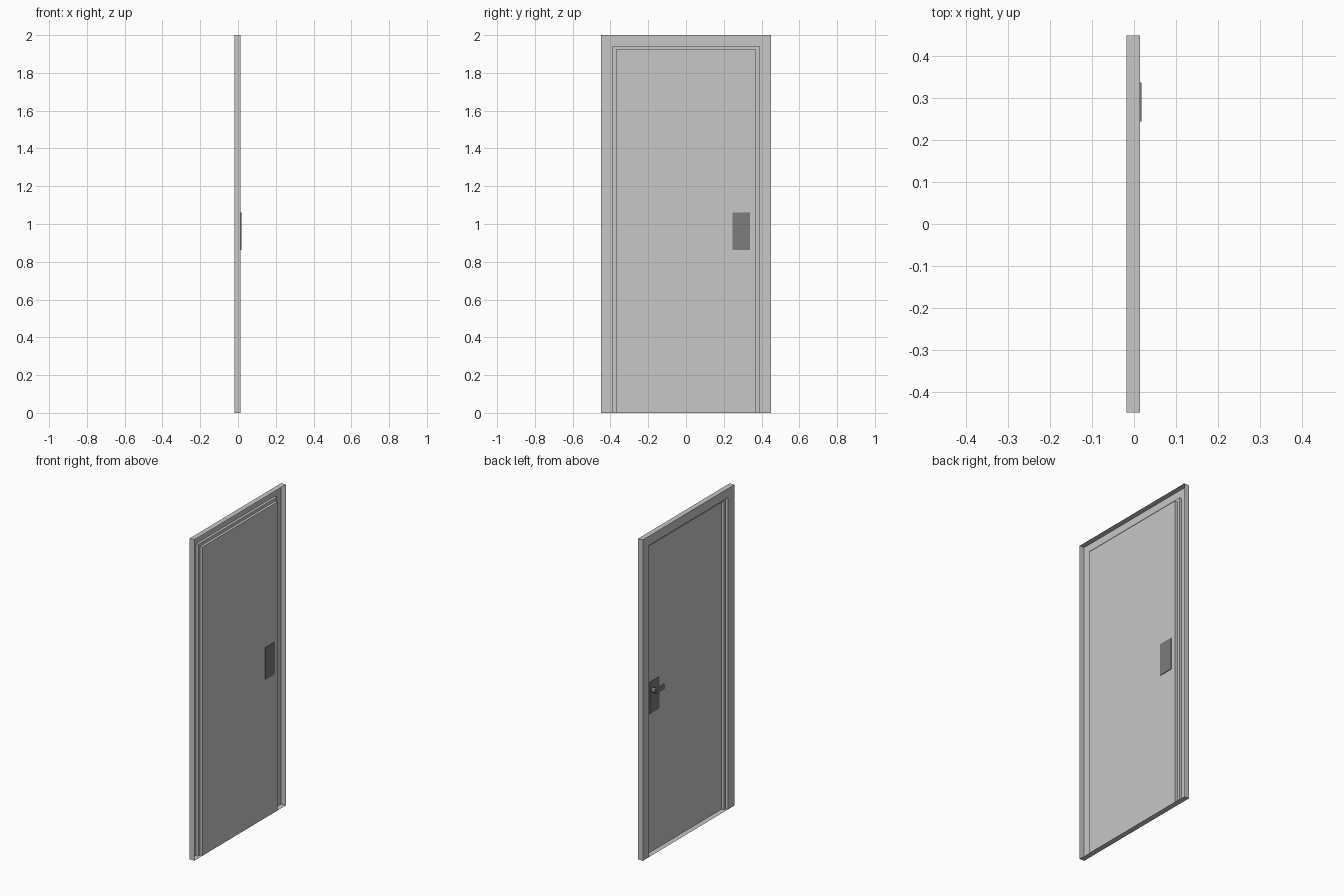
import bpy, bmesh, math
from mathutils import Matrix, Vector

if "Cube" in bpy.data.objects:
    bpy.data.objects.remove(bpy.data.objects["Cube"])


def material(name, value):
    m = bpy.data.materials.new(name)
    m.diffuse_color = (value, value, value, 1)
    m.use_nodes = True
    m.node_tree.nodes["Principled BSDF"].inputs["Base Color"].default_value = m.diffuse_color
    return m


LIGHT = material("light_grey_paint", 0.57)
DARK = material("dark_grey_metal", 0.2)


def finish(name, bm, mat):
    me = bpy.data.meshes.new(name)
    bm.to_mesh(me)
    bm.free()
    me.materials.append(mat)
    ob = bpy.data.objects.new(name, me)
    bpy.context.collection.objects.link(ob)
    return ob


def box(name, lo, hi, mat):
    bm = bmesh.new()
    lo, hi = Vector(lo), Vector(hi)
    bmesh.ops.create_cube(bm, size=1, matrix=Matrix.Translation((lo + hi) / 2)
                          @ Matrix.Diagonal((*(hi - lo), 1)))
    return finish(name, bm, mat)


FRONT, STEP, BACK = -0.018, -0.002, 0.0145


def arch(half, top, x):
    """Corner points of a door-shaped outline."""
    return [(x, -half, 0), (x, -half, top), (x, half, top), (x, half, 0)]


# Frame: thin open-backed casing with a stepped reveal around the door
outlines = [arch(0.45, 2.0, BACK), arch(0.45, 2.0, FRONT),
            arch(0.388, 1.943, FRONT), arch(0.388, 1.943, STEP),
            arch(0.37, 1.924, STEP), arch(0.37, 1.924, BACK)]
bm = bmesh.new()
rings = [[bm.verts.new(p) for p in o] for o in outlines]
for a, b in zip(rings, rings[1:]):
    for i in range(3):
        bm.faces.new((a[i], a[i + 1], b[i + 1], b[i]))
finish("door_frame", bm, LIGHT)

# Door panel set at the back of the reveal
bm = bmesh.new()
bm.faces.new([bm.verts.new(p) for p in outlines[-1]])
finish("door_panel", bm, LIGHT)

# Sill closing the bottom
bm = bmesh.new()
bm.faces.new([bm.verts.new(p) for p in ((FRONT, -0.45, 0), (FRONT, 0.45, 0),
                                        (BACK, 0.45, 0), (BACK, -0.45, 0))])
finish("sill", bm, LIGHT)

# Lock plates on both sides of the panel
box("back_lock_plate", (BACK, 0.245, 0.863), (0.018, 0.338, 1.062), DARK)
box("front_lock_plate", (0.0115, 0.245, 0.863), (BACK, 0.338, 1.062), DARK)

# Handle: round spindle and flat lever
bm = bmesh.new()
bmesh.ops.create_cone(bm, cap_ends=True, segments=12, radius1=0.015, radius2=0.015,
                      depth=0.026, matrix=Matrix.Translation((-0.0015, 0.311, 1.005))
                      @ Matrix.Rotation(math.pi / 2, 4, 'Y'))
finish("handle_spindle", bm, DARK)
box("handle_lever", (FRONT, 0.235, 0.99), (-0.009, 0.322, 1.02), DARK)
